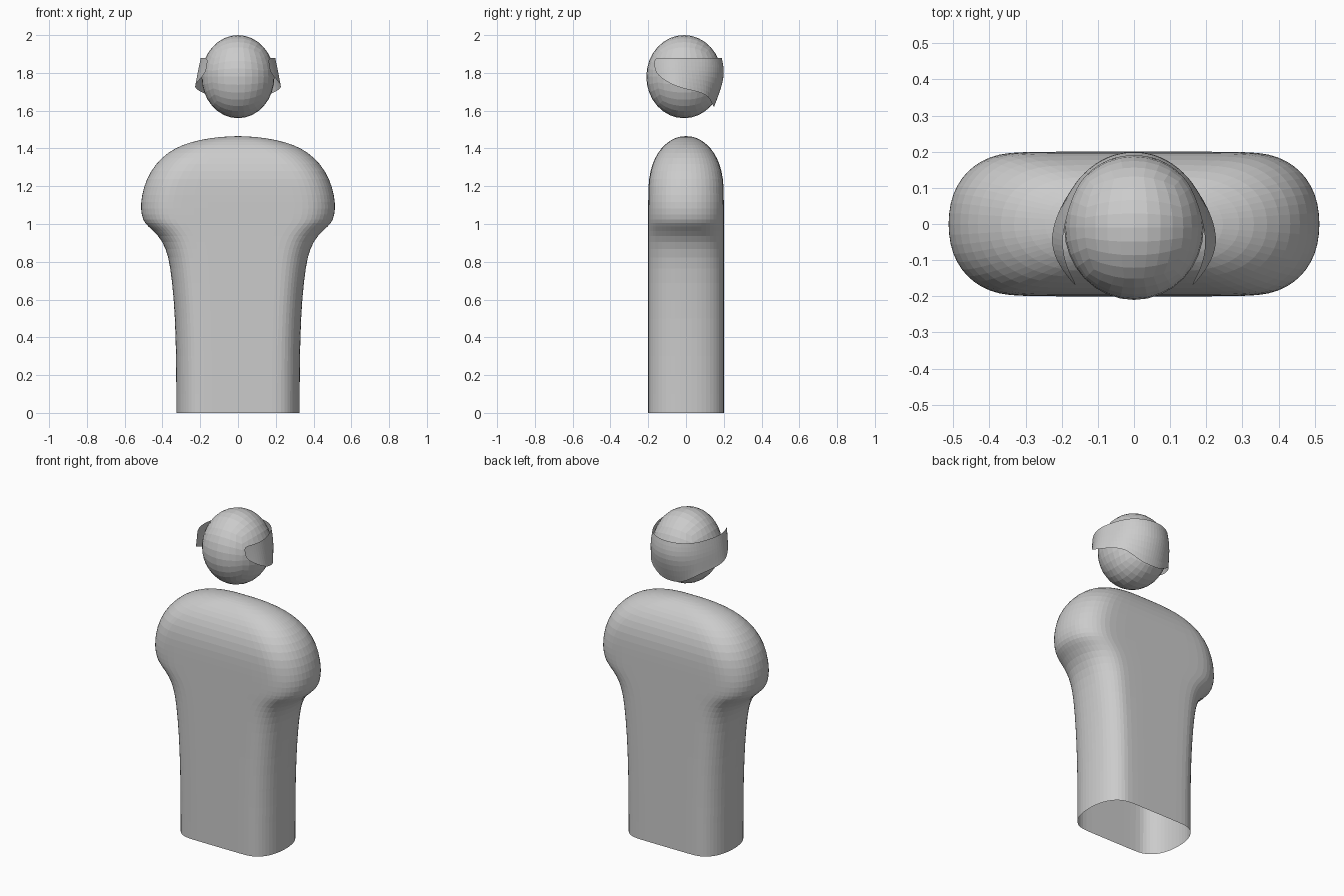
import bpy, bmesh, math

if "Cube" in bpy.data.objects:
    bpy.data.objects.remove(bpy.data.objects["Cube"])


def finish(bm, name, mirror=False, levels=1):
    bmesh.ops.recalc_face_normals(bm, faces=bm.faces[:])
    mesh = bpy.data.meshes.new(name)
    bm.to_mesh(mesh)
    bm.free()
    ob = bpy.data.objects.new(name, mesh)
    bpy.context.collection.objects.link(ob)
    if mirror:
        mod = ob.modifiers.new("mirror", 'MIRROR')
        mod.use_clip = True
    if levels:
        sub = ob.modifiers.new("subdivision", 'SUBSURF')
        sub.levels = sub.render_levels = levels
    return ob


def bridge(bm, rows, closed):
    for a, b in zip(rows, rows[1:]):
        n = len(a)
        for i in range(n if closed else n - 1):
            j = (i + 1) % n
            bm.faces.new((a[i], a[j], b[j], b[i]))


# Head: rounded cube sphere, slightly taller than wide
bm = bmesh.new()
bmesh.ops.create_cube(bm, size=2)
bmesh.ops.subdivide_edges(bm, edges=bm.edges[:], cuts=7, use_grid_fill=True)
for v in bm.verts:
    d = [math.tan(c * math.pi / 4) for c in v.co]
    r = math.sqrt(sum(c * c for c in d))
    v.co = (0.193 * d[0] / r, -0.01 + 0.2 * d[1] / r, 1.78 + 0.22 * d[2] / r)
finish(bm, "head", levels=0)

# Torso: stacked flat-sided sections with rounded ends, open at the bottom
# (height, half width, depth of the rounded end)
SECTIONS = [
    (0.0, 0.328, 0.14), (0.2, 0.328, 0.14), (0.4, 0.331, 0.14),
    (0.6, 0.340, 0.14), (0.78, 0.360, 0.15), (0.87, 0.382, 0.16),
    (0.94, 0.422, 0.18), (0.99, 0.482, 0.20), (1.02, 0.506, 0.20),
    (1.08, 0.518, 0.20), (1.15, 0.512, 0.20), (1.24, 0.487, 0.20),
    (1.32, 0.437, 0.20), (1.38, 0.372, 0.20), (1.42, 0.297, 0.19),
    (1.447, 0.200, 0.15), (1.461, 0.100, 0.09),
]


def section(z, w, end):
    depth = 0.2 * math.sqrt(1 - (max(z - 1.2, 0) / 0.267) ** 2)
    half = []
    for i in range(13):
        a = -math.pi / 2 + math.pi * i / 12
        c, s = max(math.cos(a), 0), math.sin(a)
        half.append((w - end + end * c ** 0.9,
                     depth * math.copysign(abs(s) ** 0.9, s)))
    flat = w - end
    pts = half + [(flat * k, depth) for k in (0.5, 0, -0.5)]
    pts += [(-x, -y) for x, y in pts]
    return [(x, y, z) for x, y in pts]


bm = bmesh.new()
rows = [[bm.verts.new(p) for p in section(*s)] for s in SECTIONS]
bridge(bm, rows, True)
top = bm.verts.new((0, 0, 1.466))
for i, v in enumerate(rows[-1]):
    bm.faces.new((v, rows[-1][(i + 1) % len(rows[-1])], top))
finish(bm, "torso")

# Wrap around the back of the head with flared side flaps, half then mirrored
# (top x, y), (middle x, y, z), (bottom x, y, z) from back centre to front tip
COLUMNS = [
    ((0, 0.193), (0, 0.218, 1.78), (0, 0.150, 1.62)),
    ((0.07, 0.181), (0.085, 0.197, 1.78), (0.06, 0.145, 1.62)),
    ((0.13, 0.142), (0.147, 0.146, 1.78), (0.122, 0.132, 1.655)),
    ((0.165, 0.09), (0.184, 0.09, 1.79), (0.172, 0.105, 1.69)),
    ((0.193, 0.0), (0.212, 0.01, 1.79), (0.218, 0.02, 1.71)),
    ((0.20, -0.06), (0.216, -0.06, 1.81), (0.233, -0.055, 1.728)),
    ((0.187, -0.12), (0.197, -0.118, 1.82), (0.208, -0.115, 1.762)),
    ((0.16, -0.168), (0.163, -0.168, 1.845), (0.17, -0.163, 1.80)),
]
bm = bmesh.new()
rows = [[bm.verts.new((*t, 1.88)), bm.verts.new(m), bm.verts.new(b)]
        for t, m, b in COLUMNS]
bridge(bm, rows, False)
finish(bm, "head_wrap", mirror=True, levels=2)
